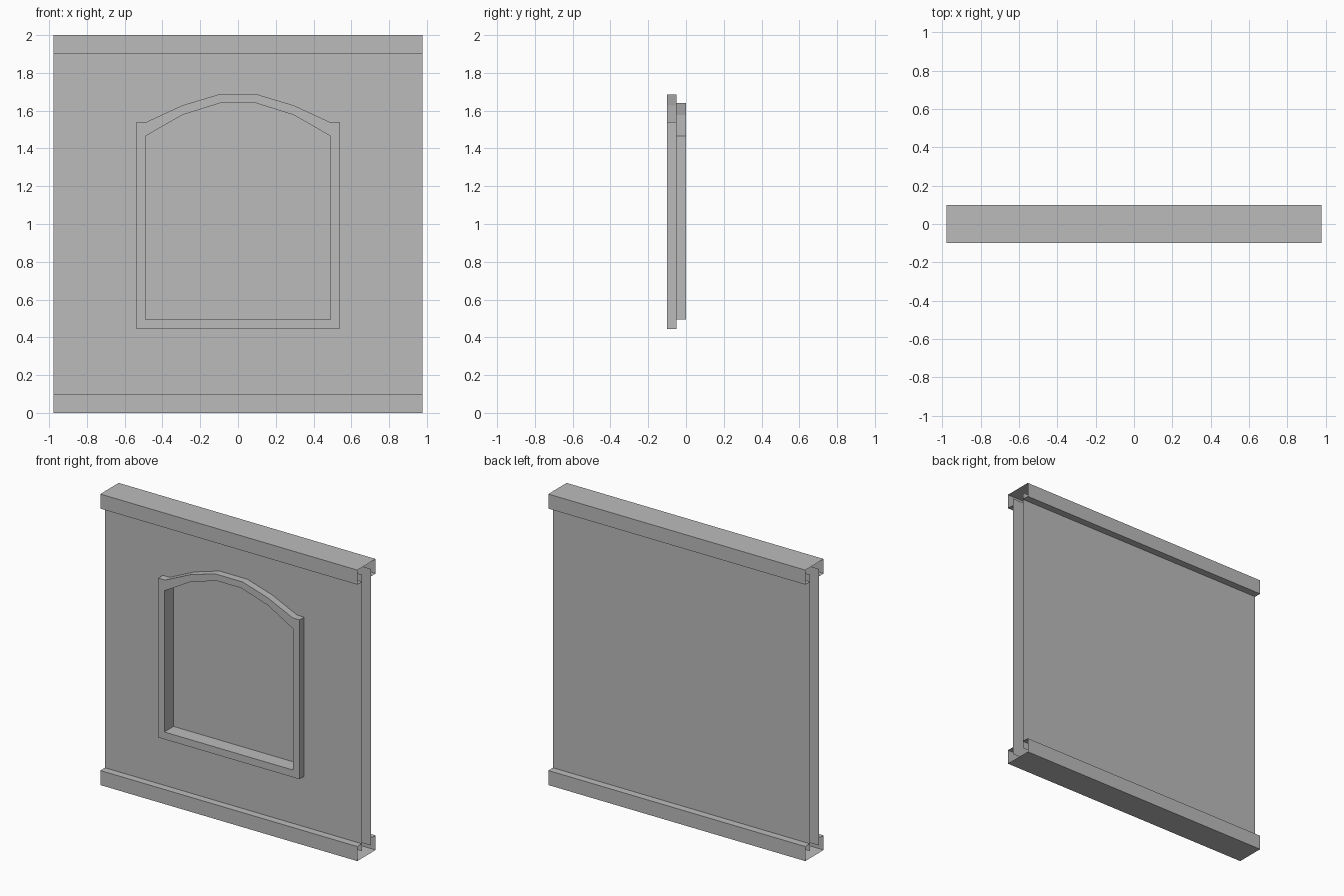
import bpy
import bmesh

cube = bpy.data.objects.get("Cube")
if cube:
    bpy.data.objects.remove(cube)

HALF = 0.977            # half the panel width
TOP = 2.0
RAIL_Y, WALL_Y = 0.1, 0.05
PANE_Y = 0.0

grey = bpy.data.materials.new("plain grey")
grey.use_nodes = True
grey.diffuse_color = (0.5, 0.5, 0.5, 1)
grey.node_tree.nodes["Principled BSDF"].inputs["Base Color"].default_value = (0.5, 0.5, 0.5, 1)


def finish(name, bm):
    mesh = bpy.data.meshes.new(name)
    bm.to_mesh(mesh)
    bm.free()
    mesh.materials.append(grey)
    obj = bpy.data.objects.new(name, mesh)
    bpy.context.collection.objects.link(obj)
    return obj


def sweep(name, profile):
    """Open-ended sheet: a (y, z) profile drawn out along x."""
    bm = bmesh.new()
    rows = [[bm.verts.new((x, y, z)) for x in (-HALF, HALF)] for y, z in profile]
    for (a, b), (c, d) in zip(rows, rows[1:]):
        bm.faces.new((a, b, d, c))
    return finish(name, bm)


def mirrored(half):
    """Close a right-hand (x, z) outline into a counter-clockwise loop."""
    return half + [(-x, z) for x, z in reversed(half)]


def add_loop(bm, points, y):
    verts = [bm.verts.new((x, y, z)) for x, z in points]
    edges = [bm.edges.new((verts[i - 1], verts[i])) for i in range(len(verts))]
    return verts, edges


def fill_ring(bm, outer, inner):
    """Front-facing flat sheet between two loops."""
    made = bmesh.ops.triangle_fill(bm, use_beauty=True, use_dissolve=False,
                                   edges=outer[1] + inner[1], normal=(0, -1, 0))
    faces = [f for f in made["geom"] if isinstance(f, bmesh.types.BMFace)]
    for f in faces:
        f.normal_update()
        if f.normal.y > 0:
            f.normal_flip()


def strip(bm, front, back, inward=False):
    """Side faces joining a front loop to a back loop."""
    for i in range(len(front)):
        quad = (front[i - 1], back[i - 1], back[i], front[i])
        bm.faces.new(quad[::-1] if inward else quad)


frame_outline = mirrored([(0.537, 0.445), (0.537, 1.54), (0.485, 1.54),
                          (0.295, 1.628), (0.105, 1.685)])
opening = mirrored([(0.49, 0.495), (0.49, 1.465), (0.295, 1.577), (0.095, 1.64)])

# Top and bottom rails, open at both ends
rail = [(-WALL_Y, 1.9), (-RAIL_Y, 1.9), (-RAIL_Y, TOP),
        (RAIL_Y, TOP), (RAIL_Y, 1.9), (WALL_Y, 1.9)]
sweep("top_rail", rail)
sweep("bottom_rail", [(y, TOP - z) for y, z in reversed(rail)])

# Wall back, and wall front with the arched opening
LOW, HIGH = 0.05, 1.95
sweep("wall_back", [(WALL_Y, HIGH), (WALL_Y, LOW)])
bm = bmesh.new()
fill_ring(bm, add_loop(bm, mirrored([(HALF, LOW), (HALF, HIGH)]), -WALL_Y),
          add_loop(bm, opening, -WALL_Y))
finish("wall_front", bm)

# Raised frame with its outer edge and deep inner jamb
bm = bmesh.new()
outer = add_loop(bm, frame_outline, -RAIL_Y)
inner = add_loop(bm, opening, -RAIL_Y)
fill_ring(bm, outer, inner)
strip(bm, outer[0], add_loop(bm, frame_outline, -WALL_Y)[0])
strip(bm, inner[0], add_loop(bm, opening, PANE_Y)[0], inward=True)
finish("window_frame", bm)

# Recessed pane
bm = bmesh.new()
bm.faces.new(add_loop(bm, opening, PANE_Y)[0])
finish("window_pane", bm)
